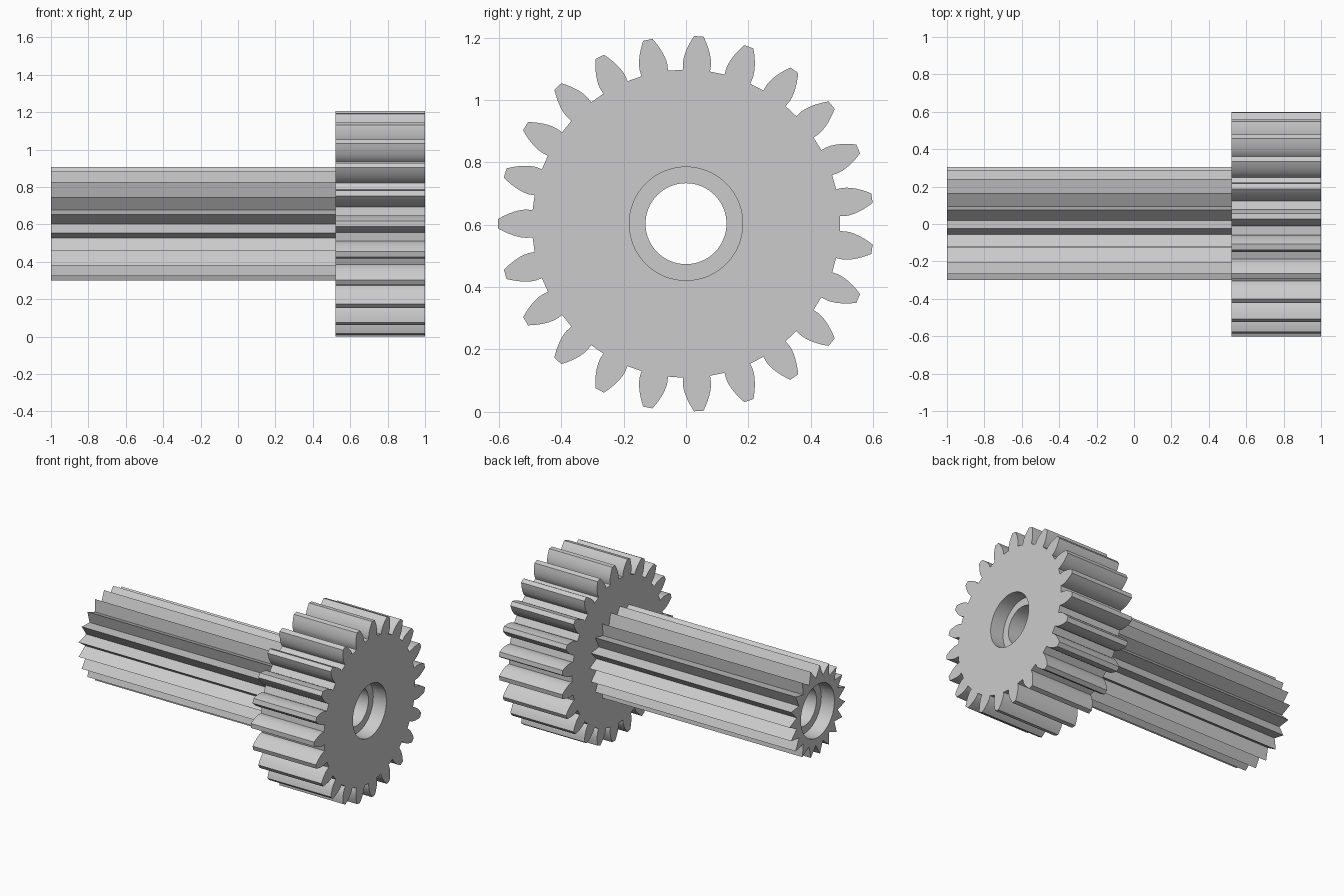
import bpy, bmesh
from math import sin, cos, tan, acos, pi, radians

if "Cube" in bpy.data.objects:
    bpy.data.objects.remove(bpy.data.objects["Cube"], do_unlink=True)

AXIS_Z = 0.603
LEFT_END, SHOULDER, RIGHT_END = -1.0, 0.52, 1.0
BORE_R, RECESS_R, RECESS_DEPTH = 0.13, 0.182, 0.10

steel = bpy.data.materials.new("grey steel")
steel.use_nodes = True
grey = (0.6, 0.6, 0.6, 1)
steel.diffuse_color = grey
steel.node_tree.nodes["Principled BSDF"].inputs["Base Color"].default_value = grey


def circle(r, n=64):
    return [(r, 2 * pi * i / n) for i in range(n)]


def involute_profile(teeth, tip_r, start, pressure=radians(22), steps=6):
    """Polar outline of a spur gear with involute flanks."""
    module = 2 * tip_r / (teeth + 2)
    pitch_r = module * teeth / 2
    root_r = pitch_r - 1.25 * module
    base_r = pitch_r * cos(pressure)
    inv = lambda a: tan(a) - a
    base_half = pi / (2 * teeth) + inv(pressure)
    flank = [(root_r, base_half)]
    for i in range(steps + 1):
        r = base_r + (tip_r - base_r) * i / steps
        flank.append((r, base_half - inv(acos(min(1, base_r / r)))))
    tooth = [(r, -a) for r, a in flank] + [(r, a) for r, a in reversed(flank)]
    return [(r, start + 2 * pi * t / teeth + a) for t in range(teeth) for r, a in tooth]


def spline_profile(teeth, tip_r, root_r):
    """Polar outline with sharp V-shaped teeth."""
    return [(root_r if i % 2 else tip_r, pi * i / teeth) for i in range(2 * teeth)]


def loop(bm, profile, x):
    return [bm.verts.new((x, r * cos(a), AXIS_Z + r * sin(a))) for r, a in profile]


def walls(bm, a, b, inward=False):
    """Join two matching loops with quads."""
    n = len(a)
    for i in range(n):
        j = (i + 1) % n
        quad = (a[i], a[j], b[j], b[i])
        bm.faces.new(quad[::-1] if inward else quad)


def cap(bm, x, outer, inner, side):
    """Flat face at x between two outlines, facing the given x direction."""
    edges = []
    for prof in (outer, inner):
        v = loop(bm, prof, x)
        edges += [bm.edges.new((v[i - 1], v[i])) for i in range(len(v))]
    made = bmesh.ops.triangle_fill(bm, use_beauty=True, edges=edges, normal=(side, 0, 0))
    for f in made["geom"]:
        if isinstance(f, bmesh.types.BMFace):
            f.normal_update()
            if f.normal.x * side < 0:
                f.normal_flip()


def finish(bm, name):
    bmesh.ops.remove_doubles(bm, verts=bm.verts, dist=1e-5)
    mesh = bpy.data.meshes.new(name)
    bm.to_mesh(mesh)
    bm.free()
    mesh.materials.append(steel)
    obj = bpy.data.objects.new(name, mesh)
    bpy.context.collection.objects.link(obj)
    bpy.ops.object.select_all(action='DESELECT')
    obj.select_set(True)
    bpy.context.view_layer.objects.active = obj
    bpy.ops.object.shade_smooth_by_angle(angle=radians(25))


gear_outline = involute_profile(23, 0.603, pi)
shaft_outline = spline_profile(19, 0.304, 0.23)

# Large gear
bm = bmesh.new()
walls(bm, loop(bm, gear_outline, SHOULDER), loop(bm, gear_outline, RIGHT_END))
cap(bm, RIGHT_END, gear_outline, circle(RECESS_R), 1)
cap(bm, SHOULDER, gear_outline, shaft_outline, -1)
finish(bm, "large_gear")

# Toothed shaft
bm = bmesh.new()
walls(bm, loop(bm, shaft_outline, LEFT_END), loop(bm, shaft_outline, SHOULDER))
cap(bm, LEFT_END, shaft_outline, circle(RECESS_R), -1)
finish(bm, "toothed_shaft")

# Through bore with a wider recess at each end
bm = bmesh.new()
stations = [(LEFT_END, RECESS_R), (LEFT_END + RECESS_DEPTH, RECESS_R),
            (LEFT_END + RECESS_DEPTH, BORE_R), (RIGHT_END - RECESS_DEPTH, BORE_R),
            (RIGHT_END - RECESS_DEPTH, RECESS_R), (RIGHT_END, RECESS_R)]
rings = [loop(bm, circle(r), x) for x, r in stations]
for a, b in zip(rings, rings[1:]):
    walls(bm, a, b, inward=True)
finish(bm, "stepped_bore")
